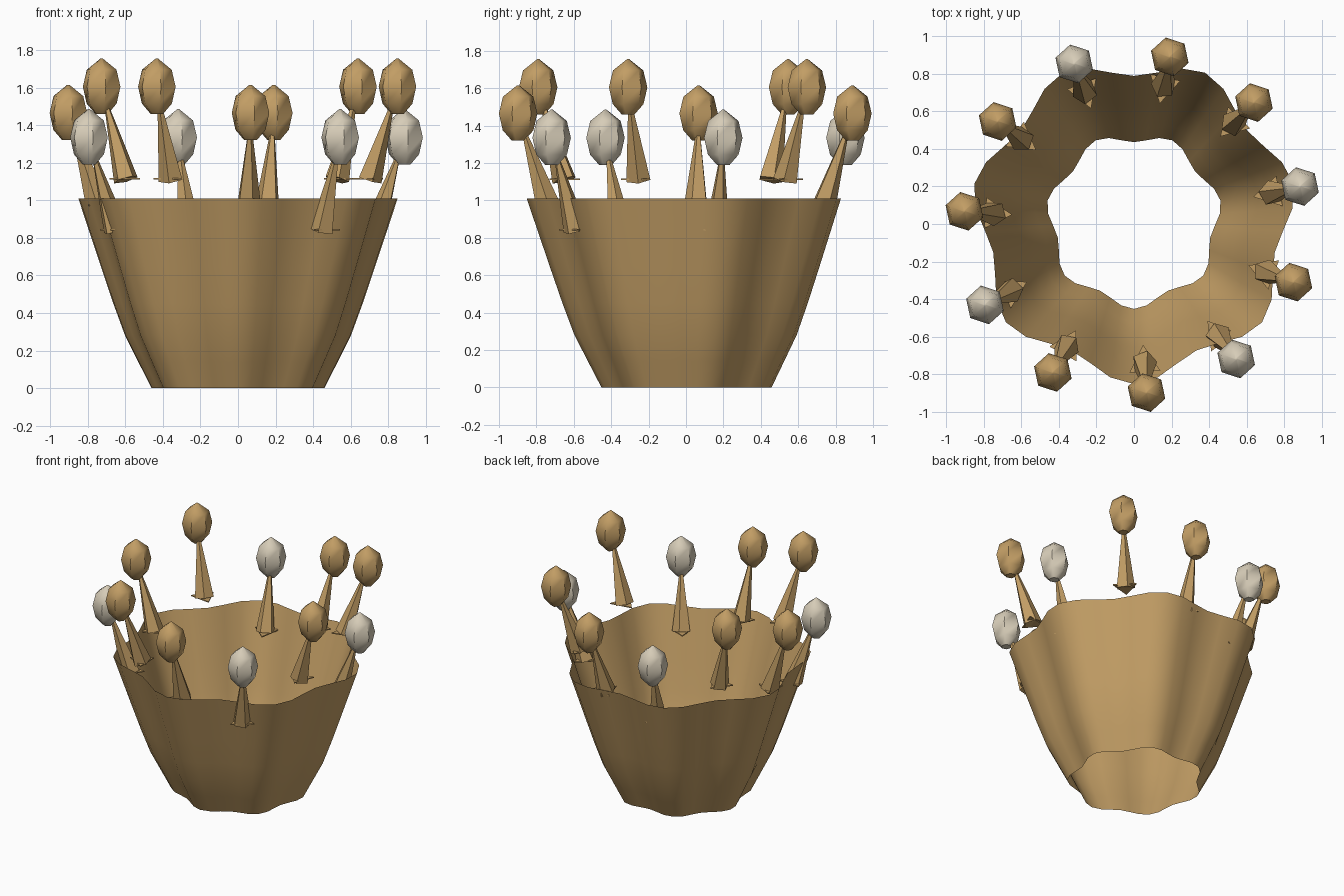
import bpy, bmesh, math
from mathutils import Vector

if "Cube" in bpy.data.objects:
    bpy.data.objects.remove(bpy.data.objects["Cube"])


def material(name, rgb):
    m = bpy.data.materials.new(name)
    m.diffuse_color = (*rgb, 1)
    m.use_nodes = True
    m.node_tree.nodes["Principled BSDF"].inputs["Base Color"].default_value = m.diffuse_color
    return m


gold = material("old_gold", (0.54, 0.34, 0.13))
pearl = material("pearl_cream", (0.68, 0.61, 0.48))


def finish(name, verts, faces, mat, smooth=None):
    me = bpy.data.meshes.new(name)
    me.from_pydata(verts, [], faces)
    me.materials.append(mat)
    ob = bpy.data.objects.new(name, me)
    bpy.context.collection.objects.link(ob)
    if smooth:
        bpy.ops.object.select_all(action='DESELECT')
        ob.select_set(True)
        bpy.context.view_layer.objects.active = ob
        bpy.ops.object.shade_smooth_by_angle(angle=math.radians(smooth))
    return ob


def skin(rings, n, cap=True):
    """Faces joining successive rings of n vertices, bottom to top."""
    faces = [(i * n + j, i * n + (j + 1) % n, (i + 1) * n + (j + 1) % n, (i + 1) * n + j)
             for i in range(rings - 1) for j in range(n)]
    if cap:
        faces.append(tuple(reversed(range(n))))
        faces.append(tuple(range((rings - 1) * n, rings * n)))
    return faces


# Fluted wall: seven-lobed flaring sheet, open at top and bottom
SEG, CY = 42, 0.02
wall_profile = [(0.444, 0), (0.512, 0.14), (0.58, 0.28), (0.64, 0.45), (0.705, 0.65), (0.82, 1.01)]
verts = []
for r, z in wall_profile:
    for j in range(SEG):
        t = math.tau * j / SEG - math.pi / 2
        rr = r * (1 + 0.063 * math.cos(7 * (t + math.pi / 2)))
        verts.append((rr * math.cos(t), CY + rr * math.sin(t), z))
finish("fluted_wall", verts, skin(len(wall_profile), SEG, False), gold, 40)


# Bud: six-sided egg, fixed orientation
def bud(name, c, mat):
    prof = [(0.035, -0.145), (0.084, -0.09), (0.105, 0.0), (0.083, 0.09), (0.006, 0.15)]
    vs = [c + Vector((r * math.cos(math.radians(42 + 60 * j)),
                      r * math.sin(math.radians(42 + 60 * j)), z))
          for r, z in prof for j in range(6)]
    finish(name, vs, skin(len(prof), 6), mat, 50)


# Stalk: tapered five-sided cone leaning outward
def stalk(name, a, b):
    q = (b - a).to_track_quat('Z', 'Y')
    vs = [p + q @ Vector((r * math.cos(math.tau * j / 5), r * math.sin(math.tau * j / 5), 0))
          for p, r in ((a, 0.068), (b, 0.012)) for j in range(5)]
    finish(name, vs, skin(2, 5), gold)


# Leaf: thin triangular plate at the foot of each stalk, one tip pointing inward
def leaf(name, c, ang):
    vs = [c + Vector((0.095 * math.cos(ang + math.pi + math.tau * j / 3),
                      0.095 * math.sin(ang + math.pi + math.tau * j / 3), dz))
          for dz in (0, 0.008) for j in range(3)]
    finish(name, vs, skin(2, 3), gold)


# Eleven stalks around the rim: low ones carry pearl buds
LOW, MID, HIGH = 1.335, 1.465, 1.605
heights = [LOW, HIGH, LOW, MID, HIGH, LOW, MID, HIGH, LOW, MID, HIGH]
for i, h in enumerate(heights):
    ang = math.radians(12.4) - math.tau * i / 11
    d = Vector((math.cos(ang), math.sin(ang), 0))
    off = Vector((0, 0.005, 0))
    top = d * 0.905 + off + Vector((0, 0, h))
    foot = d * 0.745 + off + Vector((0, 0, h - 0.495))
    bud(f"bud_{i}", top, pearl if h == LOW else gold)
    stalk(f"stalk_{i}", foot, foot.lerp(top, 0.8))
    leaf(f"leaf_{i}", foot, ang)
